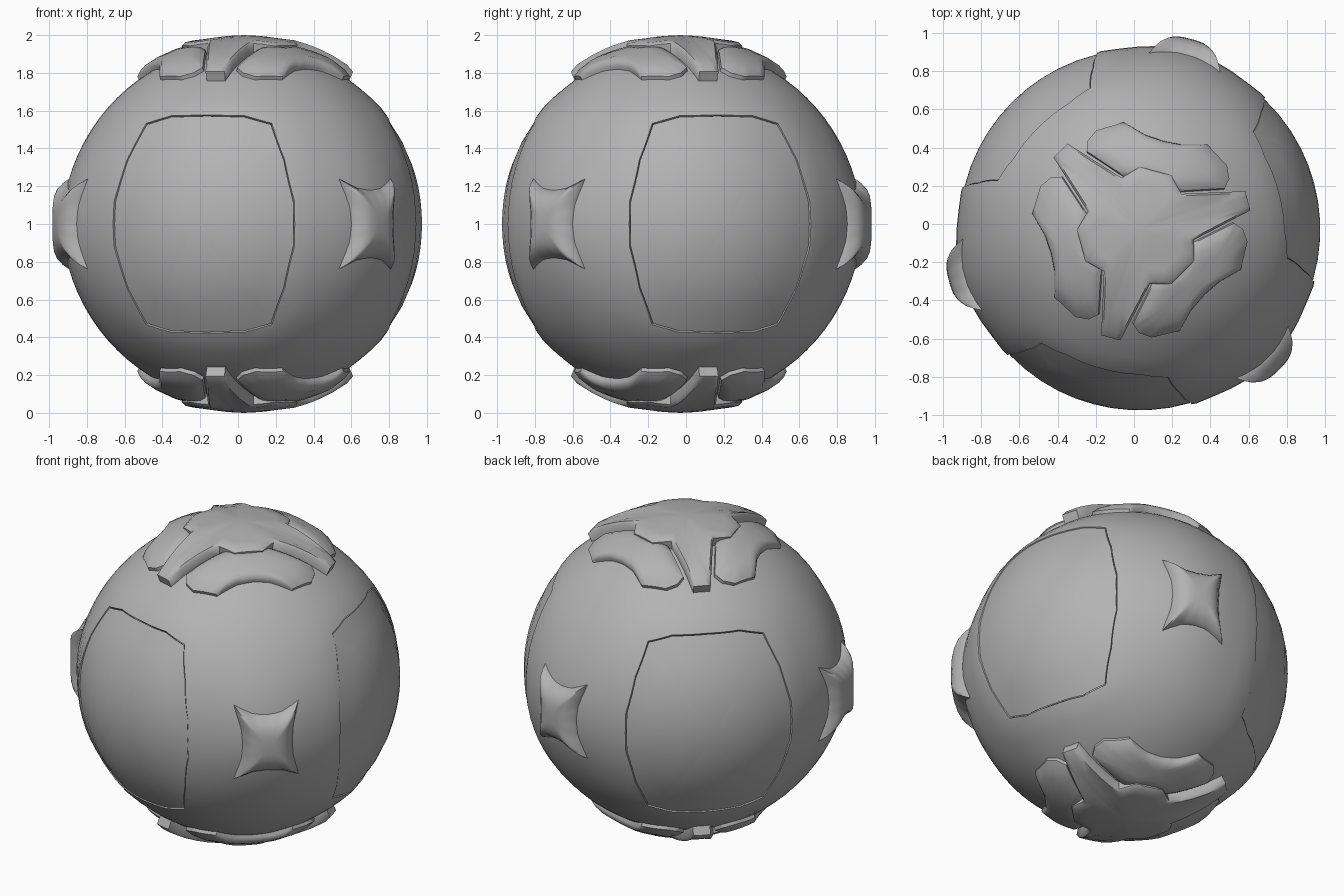
import bpy, bmesh
from math import sqrt, radians, cos, sin, exp, asin
from mathutils import Vector

if "Cube" in bpy.data.objects:
    bpy.data.objects.remove(bpy.data.objects["Cube"])

CENTER = Vector((0.03, -0.03, 1.0))
R = 0.945

# dark grey for every part
grey = bpy.data.materials.new("dark_grey")
grey.diffuse_color = (0.45, 0.45, 0.45, 1)
grey.use_nodes = True
grey.node_tree.nodes["Principled BSDF"].inputs["Base Color"].default_value = grey.diffuse_color


def add_object(name, bm):
    bmesh.ops.recalc_face_normals(bm, faces=bm.faces[:])
    me = bpy.data.meshes.new(name)
    bm.to_mesh(me)
    bm.free()
    me.materials.append(grey)
    ob = bpy.data.objects.new(name, me)
    ob.location = CENTER
    bpy.context.collection.objects.link(ob)
    return ob


def smooth(ob, angle=35):
    bpy.ops.object.select_all(action='DESELECT')
    ob.select_set(True)
    bpy.context.view_layer.objects.active = ob
    bpy.ops.object.shade_smooth_by_angle(angle=radians(angle))


def side_frame(deg):
    """Axes (across, up, outward) of a part on the equator."""
    a = radians(deg)
    return Vector((-sin(a), cos(a), 0)), Vector((0, 0, 1)), Vector((cos(a), sin(a), 0))


def pole_frame(deg, sign):
    """Axes (radial, across, outward) of a part on a pole."""
    a = radians(deg)
    return Vector((cos(a), sin(a), 0)), Vector((-sin(a), cos(a), 0)), Vector((0, 0, sign))


def mirror_quarter(q):
    """Quarter outline from the side to the top, mirrored to a full loop."""
    half = q + [(-x, y) for x, y in reversed(q[:-1])]
    return half + [(x, -y) for x, y in reversed(half[1:-1])]


def patch(name, outline, frame, profile, r0=R, mid=(0, 0), sub=4):
    """Outline wrapped on the ball, built of rings (scale, radius)."""
    loop = []
    for i, p in enumerate(outline):
        q = outline[(i + 1) % len(outline)]
        loop += [(p[0] + (q[0] - p[0]) * k / sub, p[1] + (q[1] - p[1]) * k / sub) for k in range(sub)]
    ea, eb, en = frame
    bm = bmesh.new()

    def vert(a, b, r):
        d = ea * a + eb * b + en * sqrt(r0 * r0 - a * a - b * b)
        return bm.verts.new(d * (r / r0))

    prev = None
    for t, r in profile:
        if t == 0:
            ring = [vert(mid[0], mid[1], r)] * len(loop)
        else:
            ring = [vert(mid[0] + (a - mid[0]) * t, mid[1] + (b - mid[1]) * t, r) for a, b in loop]
        if prev:
            for i in range(len(loop)):
                j = (i + 1) % len(loop)
                bm.faces.new(list(dict.fromkeys((prev[i], prev[j], ring[j], ring[i]))))
        prev = ring
    ob = add_object(name, bm)
    # outward normals for open shells
    bm = bmesh.new()
    bm.from_mesh(ob.data)
    bm.faces.ensure_lookup_table()
    f = bm.faces[0]
    if f.normal.dot(f.calc_center_median()) < 0:
        bmesh.ops.reverse_faces(bm, faces=bm.faces[:])
    bm.to_mesh(ob.data)
    bm.free()
    return ob


STEPS = [0, 0.2, 0.4, 0.6, 0.8, 1.0]
PANEL_ANGLES = (15, 135, 255)
BUMP_ANGLES = (75, 195, 315)
panel_outline = mirror_quarter([(0.494, 0), (0.49, 0.12), (0.43, 0.34), (0.342, 0.53), (0.2, 0.57), (0, 0.575)])

# ball shell, swollen around the panel openings and between them
bm = bmesh.new()
bmesh.ops.create_uvsphere(bm, u_segments=60, v_segments=40, radius=1)
for v in bm.verts:
    d = v.co.normalized()
    r = 0.945
    for ang in PANEL_ANGLES:
        ea, eb, en = side_frame(ang)
        if d.dot(en) > 0:
            s = ((abs(d.dot(ea)) * R / 0.48) ** 4 + (abs(d.dot(eb)) * R / 0.575) ** 4) ** 0.25
            r += 0.008 * exp(-((s - 1.05) / 0.13) ** 2)
    for ang in BUMP_ANGLES:
        ea, eb, en = side_frame(ang)
        if d.dot(en) > 0:
            r += 0.027 * exp(-(asin(max(-1, min(1, d.dot(ea)))) / 0.33) ** 2 - (d.z / 0.4) ** 2)
    v.co = d * r
body = add_object("ball_shell", bm)

# panel openings
for ang in PANEL_ANGLES:
    cut = patch("panel_cutter", panel_outline, side_frame(ang),
                [(t, 1.1) for t in STEPS] + [(t, 0.88) for t in reversed(STEPS)])
    cut.hide_render = True
    m = body.modifiers.new("opening", 'BOOLEAN')
    m.operation, m.solver, m.object = 'DIFFERENCE', 'EXACT', cut
    bpy.context.view_layer.objects.active = body
    bpy.ops.object.modifier_apply(modifier=m.name)
    bpy.data.objects.remove(cut, do_unlink=True)
bm = bmesh.new()
bm.from_mesh(body.data)
floor = [f for f in bm.faces if all(v.co.length < 0.884 for v in f.verts)]
bmesh.ops.delete(bm, geom=floor, context='FACES')
bm.to_mesh(body.data)
bm.free()
smooth(body)

# three side panels
inset = [(x * 0.993, y * 0.993) for x, y in panel_outline]
for ang in PANEL_ANGLES:
    smooth(patch("side_panel", inset, side_frame(ang), [(t, 0.945) for t in STEPS] + [(1, 0.89)]))

# four-cornered bumps between the panels
bump_outline = mirror_quarter([(0.15, 0), (0.157, 0.1), (0.19, 0.235), (0.09, 0.19), (0, 0.18)])
for ang in BUMP_ANGLES:
    smooth(patch("side_bump", bump_outline, side_frame(ang),
                 [(0, 1.034), (0.2, 1.034), (0.4, 1.032), (0.58, 1.025), (0.74, 1.01), (0.88, 0.985),
                  (1, 0.958), (1, 0.93)]), 65)

# pole caps: three-armed star and three chevrons, top and bottom
star = []
for k in range(3):
    arm, web = radians(120 * k), radians(120 * k + 60)
    for ang, pts in ((arm, ((0.26, -0.125), (0.587, -0.052), (0.587, 0.052), (0.26, 0.125))),
                     (web, ((0.318, -0.085), (0.318, 0.085)))):
        star += [(u * cos(ang) - v * sin(ang), u * sin(ang) + v * cos(ang)) for u, v in pts]
half = [(0.488, 0), (0.495, 0.1), (0.53, 0.23), (0.45, 0.36), (0.385, 0.39), (0.33, 0.38),
        (0.25, 0.14), (0.285, 0.05)]
chevron = half + [(u, -v) for u, v in reversed(half[1:])]
for sign, end in ((1, "top"), (-1, "bottom")):
    smooth(patch(end + "_star", star, pole_frame(15, sign),
                 [(0, 1.0), (0.25, 0.999), (0.5, 0.999), (0.75, 1.003), (0.93, 1.01), (1, 0.998), (1.02, 0.935)],
                 r0=1.0), 50)
    for ang in BUMP_ANGLES:
        smooth(patch(end + "_chevron", chevron, pole_frame(ang, sign),
                     [(0, 0.993), (0.4, 0.994), (0.7, 0.99), (0.88, 0.98), (1, 0.965), (1.02, 0.93)],
                     r0=0.98, mid=(0.4, 0)), 50)
